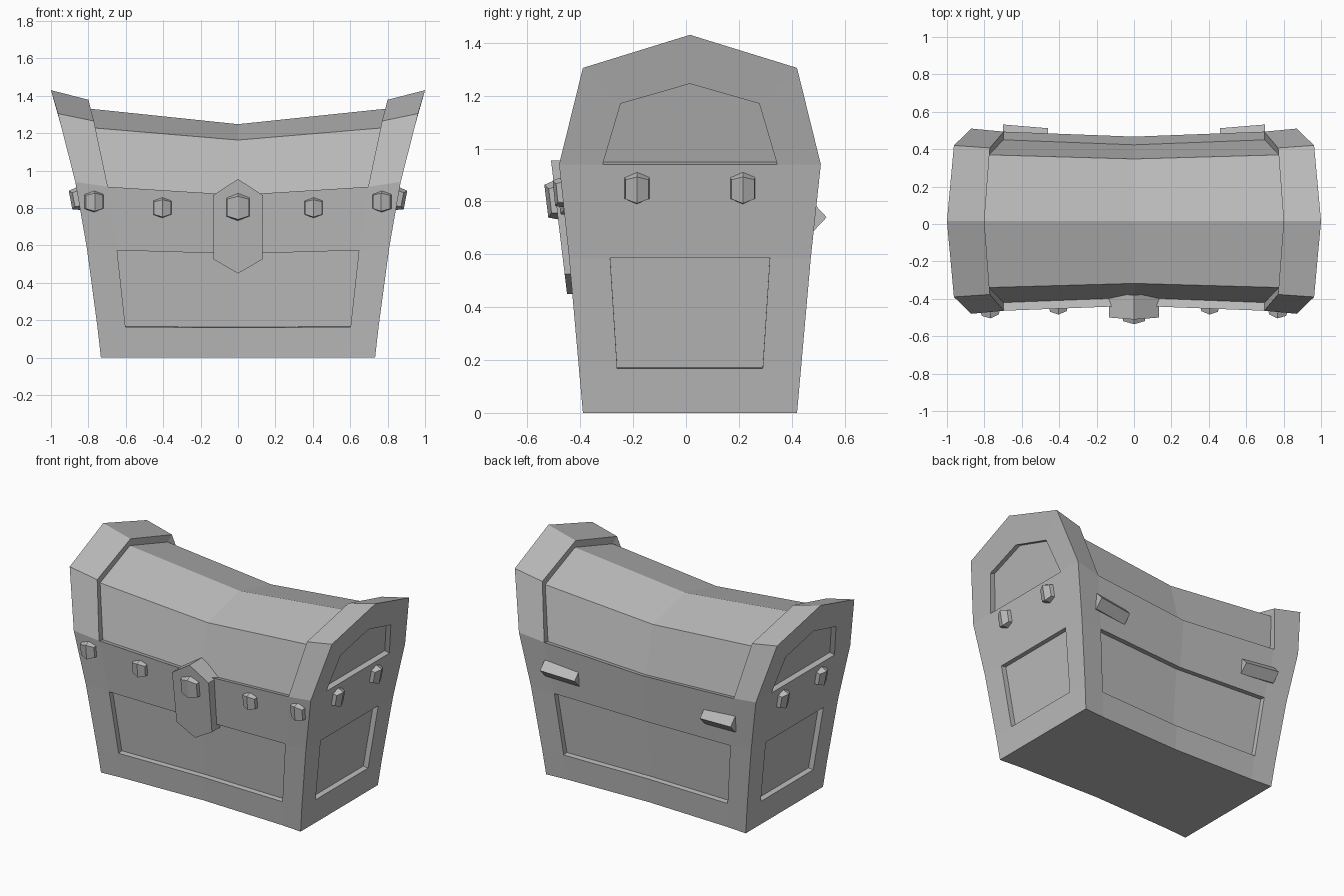
import bpy, bmesh
from mathutils import Vector

cube = bpy.data.objects.get("Cube")
if cube:
    bpy.data.objects.remove(cube, do_unlink=True)

grey = bpy.data.materials.new("plain_grey")
grey.use_nodes = True
colour = (0.5, 0.5, 0.5, 1)
grey.diffuse_color = colour
grey.node_tree.nodes["Principled BSDF"].inputs["Base Color"].default_value = colour

CY = 0.015  # depth of the centre plane


def finish(bm, name):
    bmesh.ops.recalc_face_normals(bm, faces=bm.faces[:])
    mesh = bpy.data.meshes.new(name)
    bm.to_mesh(mesh)
    bm.free()
    mesh.materials.append(grey)
    obj = bpy.data.objects.new(name, mesh)
    bpy.context.collection.objects.link(obj)


def prism(name, front, back):
    """Solid between two matching outlines."""
    bm = bmesh.new()
    a = [bm.verts.new(p) for p in front]
    b = [bm.verts.new(p) for p in back]
    bm.faces.new(a)
    bm.faces.new(b)
    for i in range(len(a)):
        j = (i + 1) % len(a)
        bm.faces.new((a[i], a[j], b[j], b[i]))
    finish(bm, name)


def recess(bm, faces, depth):
    """Sink a group of faces evenly along their normals."""
    out = bmesh.ops.extrude_face_region(bm, geom=faces)["geom"]
    new = [g for g in out if isinstance(g, bmesh.types.BMFace)]
    bmesh.ops.delete(bm, geom=[f for f in faces if f.is_valid], context='FACES')
    for f in new:
        f.normal_update()
    moves = {}
    for v in {v for f in new for v in f.verts}:
        normals = [f.normal for f in v.link_faces if f in new]
        s = sum(normals, Vector()).normalized()
        moves[v] = s * (-depth / (sum(s.dot(n) for n in normals) / len(normals)))
    for v, m in moves.items():
        v.co += m


# Chest shell rows: end x, end z, middle z, end half depth, middle half depth
ROWS = [(0.733, 0, 0, 0.405, 0.375),
        (0.752, 0.167, 0.16, 0.42, 0.388),
        (0.808, 0.585, 0.555, 0.457, 0.42),
        (0.87, 0.94, 0.87, 0.495, 0.452),
        (0.963, 1.305, 1.2, 0.405, 0.37),
        (1.0, 1.43, 1.295, 0, 0)]
COLUMNS = [(-1, 1), (-0.8, 0.62), (0, 0), (0.8, 0.62), (1, 1)]  # x share, bend

bm = bmesh.new()
ring = [(r, -1) for r in ROWS] + [(r, 1) for r in ROWS[-2::-1]]
grid = [[bm.verts.new((u * x, CY + s * (ym + t * (ye - ym)), zm + t * (ze - zm)))
         for (x, ze, zm, ye, ym), s in ring] for u, t in COLUMNS]
n = len(ring)
lid, front_panel, back_panel = [], [], []
for c in range(4):
    for i in range(n):
        j = (i + 1) % n
        f = bm.faces.new((grid[c][i], grid[c + 1][i], grid[c + 1][j], grid[c][j]))
        if c in (1, 2):
            if 3 <= i <= 6:
                lid.append(f)
            elif i == 1:
                front_panel.append(f)
            elif i == n - 3:
                back_panel.append(f)

# End walls, each with a lower panel and an arched upper panel
panels = [lid, front_panel, back_panel]
for c, side in ((0, -1), (4, 1)):
    o = grid[c]

    def pt(half, z):
        k = max(i for i in range(5) if ROWS[i][1] <= z)
        a, b = ROWS[k], ROWS[k + 1]
        x = a[0] + (b[0] - a[0]) * (z - a[1]) / (b[1] - a[1])
        return bm.verts.new((side * x, CY + half, z))

    spec = [(0.275, 0.167), (0.302, 0.585), (0.33, 0.94), (0.262, 1.17)]
    f1, f2, f3, f4 = [pt(-h, z) for h, z in spec]
    b1, b2, b3, b4 = [pt(h, z) for h, z in spec]
    top = pt(0, 1.245)
    bm.faces.new((o[0], o[1], f1, b1, o[9], o[10]))
    for outer, inner in ((o[:6], (f1, f2, f3, f4, top)),
                         (o[:4:-1], (b1, b2, b3, b4, top))):
        for k in range(1, 5):
            bm.faces.new((outer[k], outer[k + 1], inner[k], inner[k - 1]))
    bm.faces.new((f2, f3, b3, b2))
    panels.append([bm.faces.new((f1, f2, b2, b1))])
    panels.append([bm.faces.new((f3, f4, top, b4, b3))])
bmesh.ops.recalc_face_normals(bm, faces=bm.faces[:])
for p in panels:
    recess(bm, p, 0.045 if p is lid else 0.035)
finish(bm, "chest_body")


# Ridged studs
def stud(name, pos, normal, up, w, h, depth):
    nrm, up = Vector(normal).normalized(), Vector(up).normalized()
    across = up.cross(nrm)
    bm = bmesh.new()

    def loop(sw, sh, tip, d_tip, d_side):
        shape = [(0, tip, d_tip), (sw, sh, d_side), (sw, -sh, d_side),
                 (0, -tip, d_tip), (-sw, -sh, d_side), (-sw, sh, d_side)]
        return [bm.verts.new(Vector(pos) + across * a + up * b + nrm * d)
                for a, b, d in shape]

    base = loop(w, h * 0.66, h, -0.03, -0.03)
    face = loop(w * 0.85, h * 0.55, h * 0.75, depth, depth * 0.6)
    bm.faces.new(base)
    bm.faces.new(face[:4])
    bm.faces.new(face[3:] + face[:1])
    for i in range(6):
        j = (i + 1) % 6
        bm.faces.new((base[i], base[j], face[j], face[i]))
    finish(bm, name)


for s, side in ((1, "left"), (-1, "right")):
    stud(f"front_outer_stud_{side}", (s * 0.77, -0.458, 0.835),
         (-s * 0.11, -1, -0.1), (0, -0.1, 1), 0.055, 0.065, 0.042)
    stud(f"front_inner_stud_{side}", (s * 0.405, -0.44, 0.802),
         (-s * 0.04, -1, -0.1), (0, -0.1, 1), 0.053, 0.062, 0.04)
    for y, place in ((-0.2, "front"), (0.2, "back")):
        stud(f"end_{place}_stud_{side}", (s * 0.854, CY + y, 0.85),
             (s, 0, -0.19), (s * 0.19, 0, 1), 0.051, 0.068, 0.042)

    # Wedge hinges on the back wall, following its bend
    wedge = [(0.44, 0.83), (0.49, 0.785), (0.532, 0.74), (0.48, 0.685), (0.43, 0.685)]
    prism(f"hinge_{side}", [(s * 0.70, y, z) for y, z in wedge],
          [(s * 0.46, y - 0.02, z - 0.015) for y, z in wedge])

# Clasp plate and its stud
outline = [(0, 0.955), (0.134, 0.868), (0.13, 0.525),
           (0, 0.45), (-0.13, 0.525), (-0.134, 0.868)]
lean = lambda z: -0.45 - 0.12 * (z - 0.45)
prism("clasp_plate", [(x, lean(z), z) for x, z in outline],
      [(x, lean(z) + 0.13, z) for x, z in outline])
stud("clasp_stud", (0, lean(0.805), 0.805), (0, -1, -0.12), (0, -0.12, 1),
     0.068, 0.083, 0.036)
